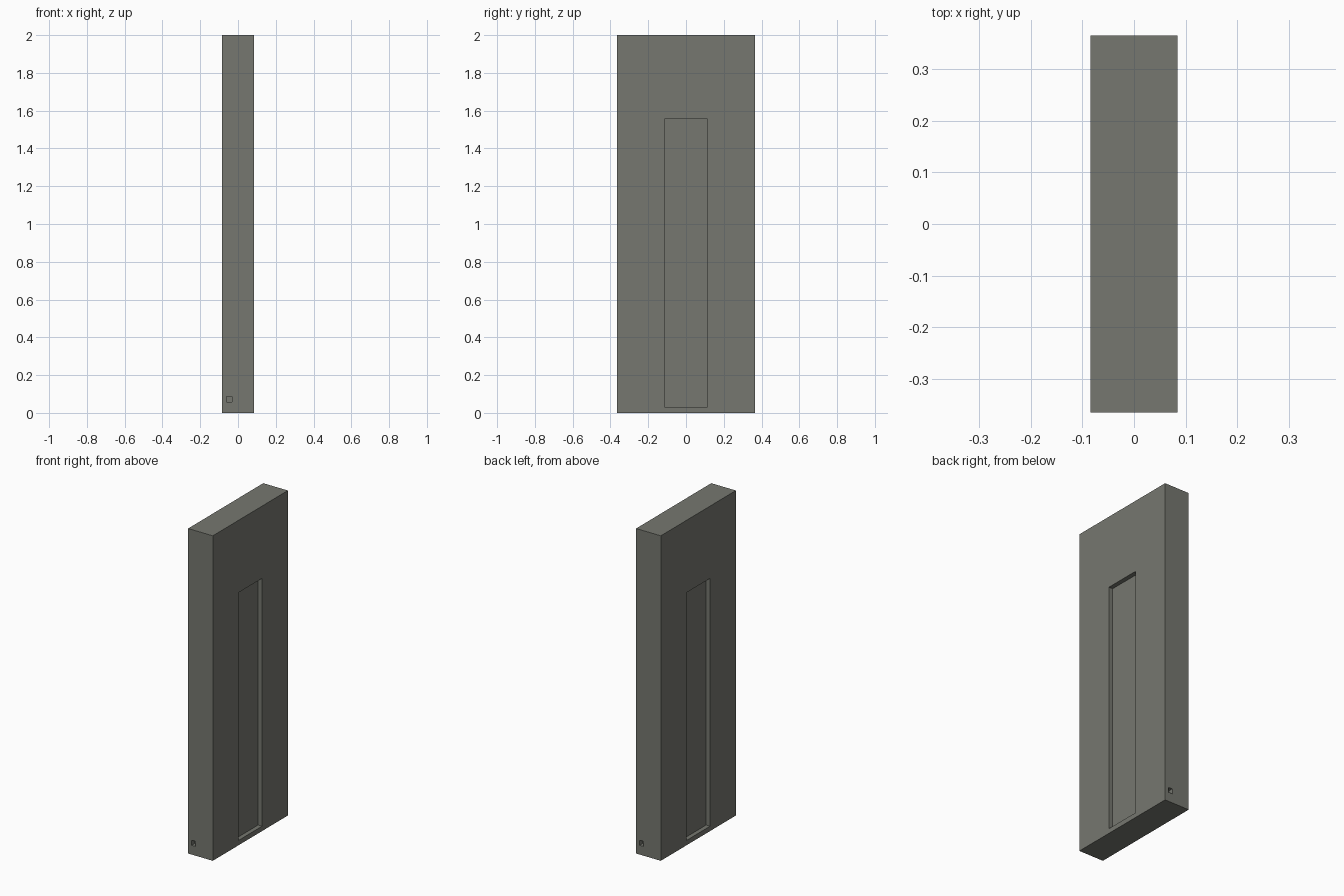
import bpy

if "Cube" in bpy.data.objects:
    bpy.data.objects.remove(bpy.data.objects["Cube"], do_unlink=True)

WIDTH, LENGTH, HEIGHT = 0.168, 0.73, 2.0
DEPTH = 0.027  # depth of all recesses


def box(name, low, high):
    bpy.ops.mesh.primitive_cube_add(size=1, location=[(a + b) / 2 for a, b in zip(low, high)])
    obj = bpy.context.object
    obj.name = name
    obj.scale = [b - a for a, b in zip(low, high)]
    bpy.ops.object.transform_apply(location=True, rotation=False, scale=True)
    return obj


def cut(target, low, high):
    cutter = box("cutter", [min(p) for p in zip(low, high)], [max(p) for p in zip(low, high)])
    cutter.hide_render = True
    mod = target.modifiers.new("recess", "BOOLEAN")
    mod.operation = "DIFFERENCE"
    mod.solver = "EXACT"
    mod.object = cutter
    bpy.context.view_layer.objects.active = target
    bpy.ops.object.modifier_apply(modifier=mod.name)
    bpy.data.objects.remove(cutter, do_unlink=True)


# Warm grey surface
grey = bpy.data.materials.new("warm grey")
grey.use_nodes = True
colour = (0.18, 0.185, 0.16, 1)
grey.diffuse_color = colour
grey.node_tree.nodes["Principled BSDF"].inputs["Base Color"].default_value = colour

# Upright slab
slab = box("wall_slab", (-WIDTH / 2, -LENGTH / 2, 0), (WIDTH / 2, LENGTH / 2, HEIGHT))
slab.data.materials.append(grey)

# Matching recesses, turned half a circle from each other
for side in (1, -1):
    # Tall panel recess in the broad face
    cut(slab, (side * (WIDTH / 2 - DEPTH), -0.114, 0.03), (side * WIDTH, 0.114, 1.555))
    # Small socket low in the narrow end
    cut(slab, (side * 0.033, side * (LENGTH / 2 - DEPTH), 0.057),
        (side * 0.06, side * LENGTH, 0.088))
